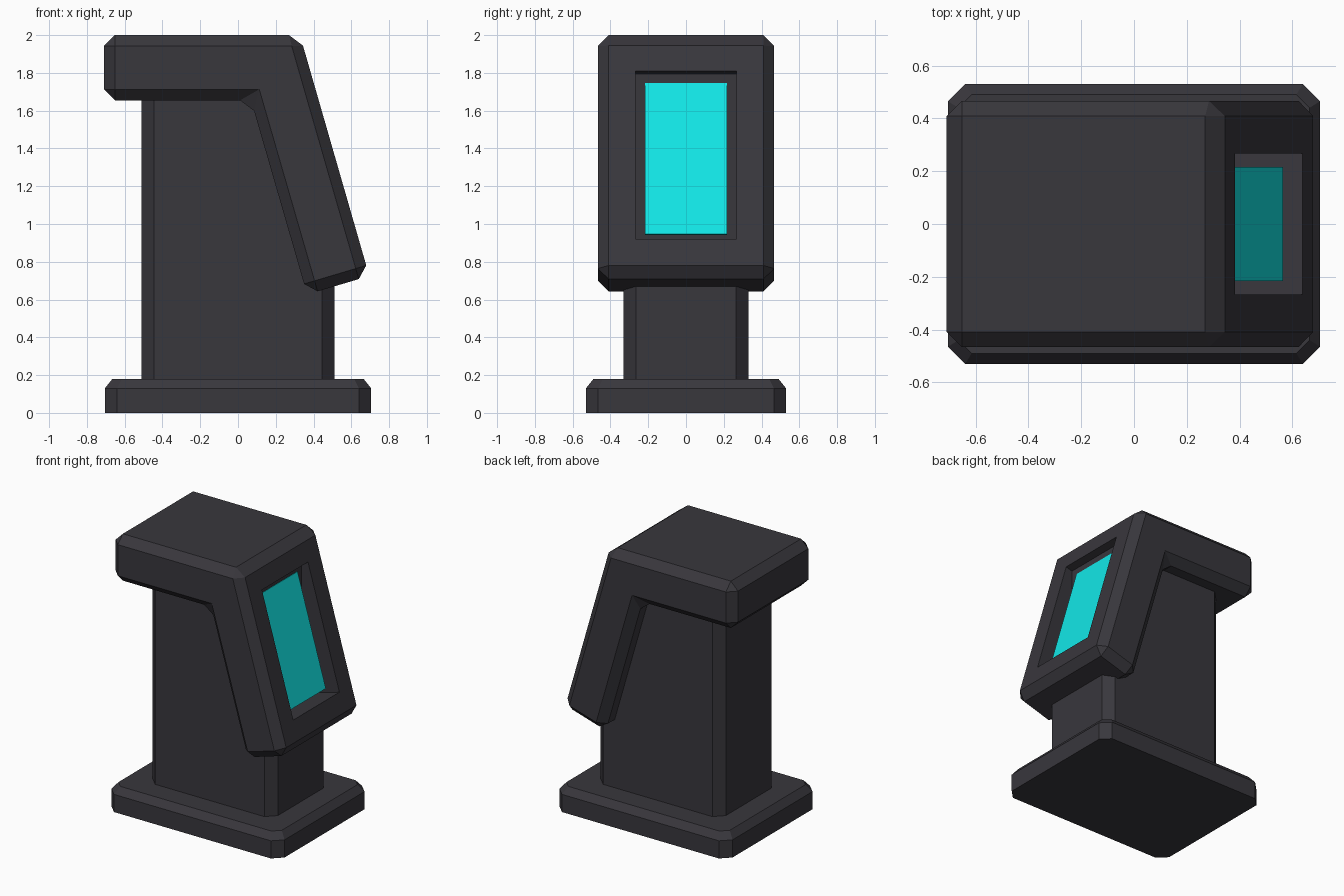
import bpy, bmesh
from mathutils import Vector

cube = bpy.data.objects.get("Cube")
if cube:
    bpy.data.objects.remove(cube, do_unlink=True)


def material(name, rgb, rough):
    m = bpy.data.materials.new(name)
    m.use_nodes = True
    m.diffuse_color = (*rgb, 1)
    bsdf = next(n for n in m.node_tree.nodes if n.type == 'BSDF_PRINCIPLED')
    bsdf.inputs["Base Color"].default_value = (*rgb, 1)
    bsdf.inputs["Roughness"].default_value = rough
    return m


casing = material("charcoal casing", (0.040, 0.038, 0.046), 0.6)
glow = material("cyan screen", (0.006, 0.80, 0.80), 0.5)


def loft(name, rings, mat, cut=None):
    """Skin matching rings of points and cap both ends; optionally trim by a plane."""
    bm = bmesh.new()
    loops = [[bm.verts.new(p) for p in ring] for ring in rings]
    for a, b in zip(loops, loops[1:]):
        for i in range(len(a)):
            j = (i + 1) % len(a)
            bm.faces.new((a[i], a[j], b[j], b[i]))
    bm.faces.new(loops[0])
    bm.faces.new(loops[-1])
    if cut:
        geom = bm.verts[:] + bm.edges[:] + bm.faces[:]
        res = bmesh.ops.bisect_plane(bm, geom=geom, plane_co=cut[0], plane_no=cut[1], clear_outer=True)
        rim = [e for e in res["geom_cut"] if isinstance(e, bmesh.types.BMEdge)]
        bmesh.ops.contextual_create(bm, geom=rim)
    bmesh.ops.recalc_face_normals(bm, faces=bm.faces[:])
    mesh = bpy.data.meshes.new(name)
    bm.to_mesh(mesh)
    bm.free()
    mesh.materials.append(mat)
    ob = bpy.data.objects.new(name, mesh)
    bpy.context.collection.objects.link(ob)
    return ob


def octagon(hx, hy, c, z):
    """Rectangle with chamfered corners at height z."""
    return [(x, y, z) for x, y in (
        (hx, c - hy), (hx, hy - c), (hx - c, hy), (c - hx, hy),
        (-hx, hy - c), (-hx, c - hy), (c - hx, -hy), (hx - c, -hy))]


def side_prism(name, profile, half_width, mat):
    """Extrude an x-z profile symmetrically across y."""
    return loft(name, [[(x, s * half_width, z) for x, z in profile] for s in (-1, 1)], mat)


def apply(ob, kind, **settings):
    mod = ob.modifiers.new(kind.title(), kind)
    for key, value in settings.items():
        setattr(mod, key, value)
    bpy.context.view_layer.objects.active = ob
    bpy.ops.object.modifier_apply(modifier=mod.name)


# Sloping front panel: centre of its opening, outward normal and downhill direction
centre = Vector((0.512, 0, 1.365))
normal = Vector((0.961, 0, 0.277))
down = Vector((0.277, 0, -0.961))

# Plinth with a chamfered top rim
loft("base_plinth", [octagon(0.705, 0.53, 0.065, 0), octagon(0.705, 0.53, 0.065, 0.13),
                     octagon(0.665, 0.49, 0.05, 0.18)], casing)

# Column, trimmed to stay inside the sloping head
column = loft("column", [octagon(0.51, 0.33, 0.065, 0.17), octagon(0.51, 0.33, 0.065, 1.8)],
              casing, (centre - normal * 0.1, normal))

# Bent head: flat top with a sloping arm
head = side_prism("head", [(-0.71, 2.0), (0.328, 2.0), (0.695, 0.725), (0.366, 0.627),
                           (0.069, 1.655), (-0.71, 1.655)], 0.467, casing)
apply(head, 'BEVEL', width=0.058, segments=1, limit_method='ANGLE', angle_limit=0.17)

# Screen recess cut through the arm face
top = centre - down * 0.463
low = centre + down * 0.463
inner = 0.33
edge = [top + normal * 0.1, low + normal * 0.1,
        low - normal * ((low.x - inner) / normal.x), top - normal * ((top.x - inner) / normal.x)]
cutter = side_prism("recess_cutter", [(p.x, p.z) for p in edge], 0.268, casing)
cutter.hide_render = True
for part in (head, column):
    apply(part, 'BOOLEAN', object=cutter, operation='DIFFERENCE', solver='EXACT')
bpy.data.objects.remove(cutter, do_unlink=True)

# Screen plate set back in the recess
front = centre - normal * 0.065
plate = [front - down * 0.416, front + down * 0.416]
plate += [p - normal * 0.02 for p in reversed(plate)]
side_prism("screen", [(p.x, p.z) for p in plate], 0.216, glow)
